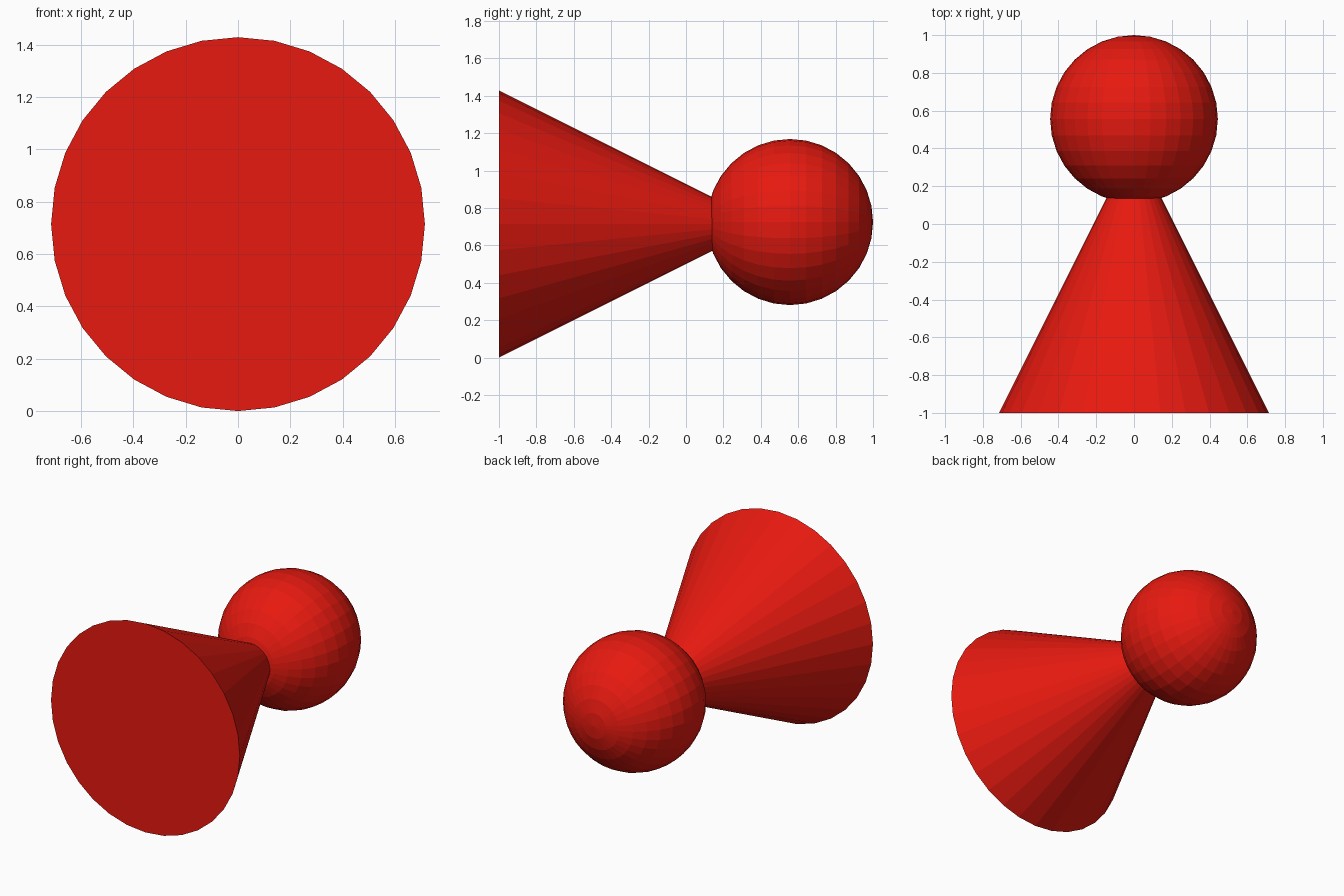
import bpy
from math import radians

if "Cube" in bpy.data.objects:
    bpy.data.objects.remove(bpy.data.objects["Cube"])

red = bpy.data.materials.new("red")
red.diffuse_color = (0.8, 0.01, 0.005, 1)
red.use_nodes = True
red.node_tree.nodes["Principled BSDF"].inputs["Base Color"].default_value = red.diffuse_color


def finish(name):
    ob = bpy.context.object
    ob.name = name
    ob.data.materials.append(red)


# Cone body: base faces the front, tip hidden inside the ball
R = 0.714
bpy.ops.mesh.primitive_cone_add(vertices=32, radius1=R, radius2=0, depth=2 * R,
                                location=(0, R - 1, R),
                                rotation=(radians(-90), 0, 0))
finish("cone_body")

# Ball head with its poles along y, flat facets
bpy.ops.mesh.primitive_uv_sphere_add(segments=32, ring_count=16, radius=0.444,
                                     location=(0, 0.556, 0.725),
                                     rotation=(radians(-90), 0, 0))
finish("ball_head")
